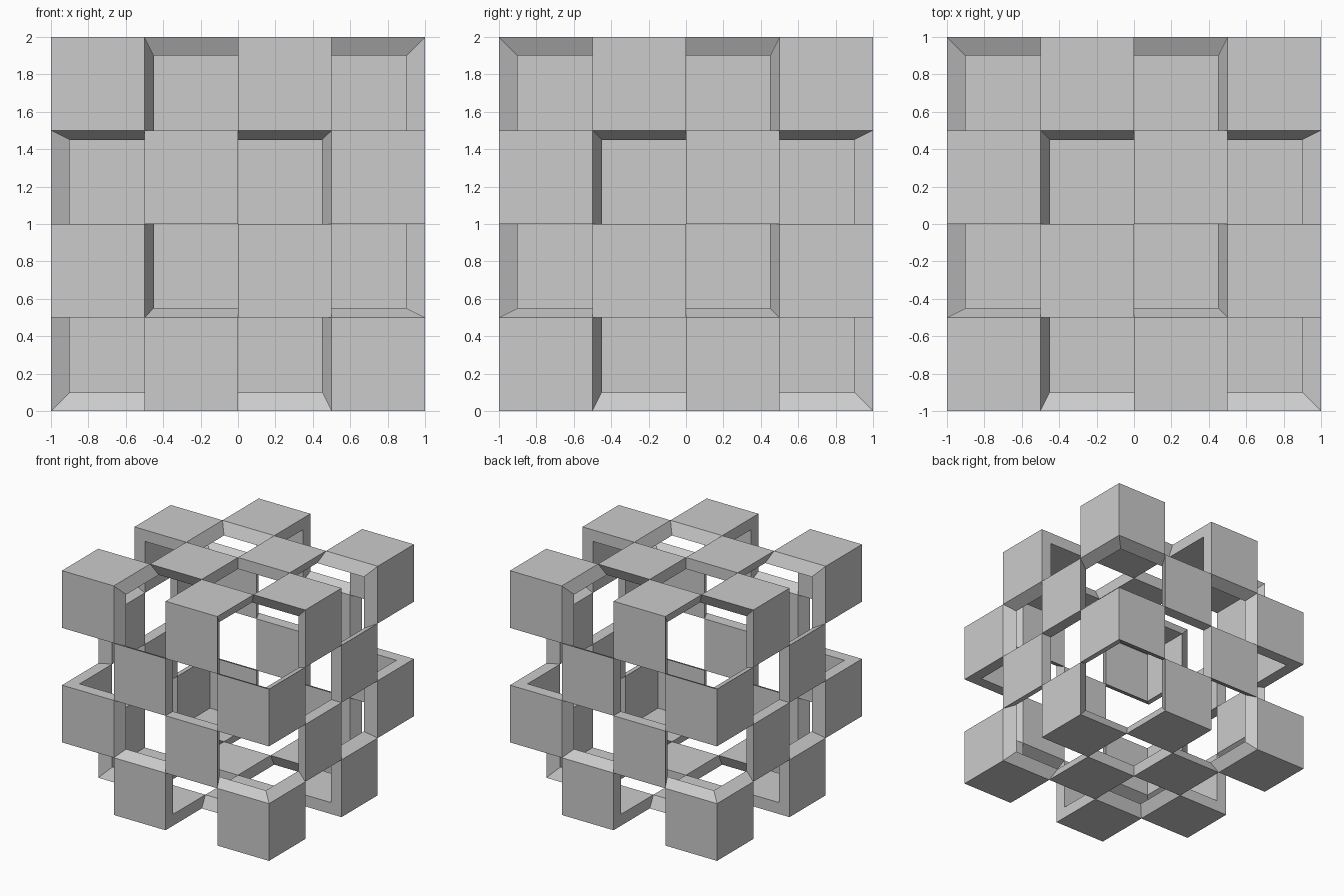
import bpy, bmesh
from mathutils import Vector

if "Cube" in bpy.data.objects:
    bpy.data.objects.remove(bpy.data.objects["Cube"])

N = 4          # cells per side
INNER = 0.9    # inner shell is the outer shell scaled about the centre

# outer cube skin split into a 4 x 4 grid per side
grid = bmesh.new()
bmesh.ops.create_cube(grid, size=2)
bmesh.ops.subdivide_edges(grid, edges=grid.edges[:], cuts=N - 1, use_grid_fill=True)
grid.normal_update()


def is_filled(face):
    """Checkerboard rule; opposite sides are complementary."""
    c, n = face.calc_center_median(), face.normal
    axis = max(range(3), key=lambda a: abs(n[a]))
    parity = sum(int((c[a] + 1) * N / 2) for a in range(3) if a != axis) % 2
    positive = n[axis] > 0
    return parity == (0 if positive else 1)


# remove every other cell
bmesh.ops.delete(grid, geom=[f for f in grid.faces if not is_filled(f)], context='FACES')

# thicken toward the centre: outer plates, inner plates and tapered rims
bm = bmesh.new()
grid.verts.index_update()
outer = [bm.verts.new(v.co) for v in grid.verts]
inner = [bm.verts.new(v.co * INNER) for v in grid.verts]
for f in grid.faces:
    ids = [v.index for v in f.verts]
    bm.faces.new([outer[i] for i in ids])
    bm.faces.new([inner[i] for i in reversed(ids)])
    for loop in f.loops:
        if len(loop.edge.link_faces) == 1:
            a, b = loop.vert.index, loop.link_loop_next.vert.index
            bm.faces.new([outer[b], outer[a], inner[a], inner[b]])
grid.free()

# stand the shell on the floor
bmesh.ops.translate(bm, verts=bm.verts[:], vec=Vector((0, 0, 1)))
mesh = bpy.data.meshes.new("checkered_cube_shell")
bm.to_mesh(mesh)
bm.free()
bpy.context.collection.objects.link(bpy.data.objects.new("checkered_cube_shell", mesh))
